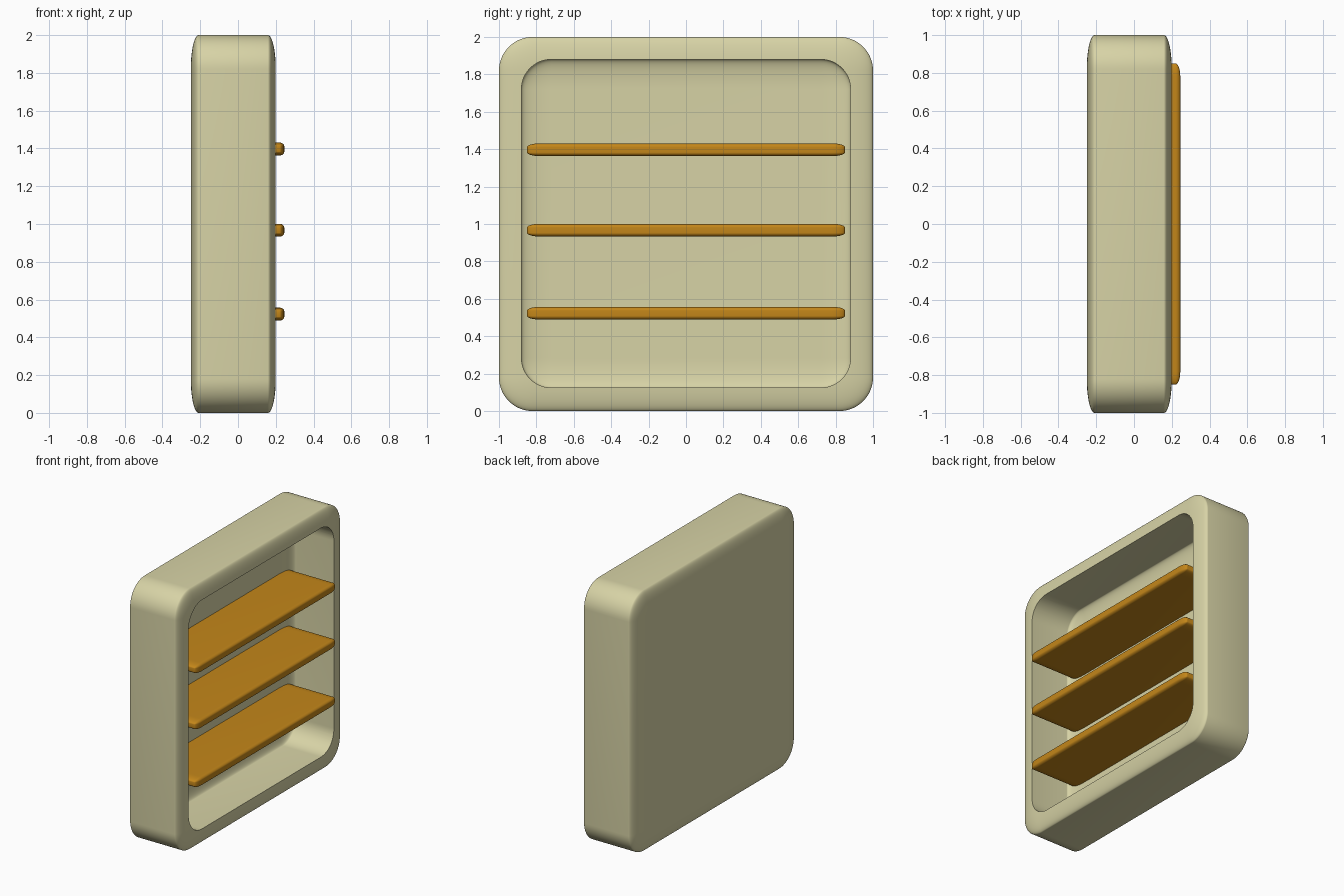
import bpy, bmesh, math
from mathutils import Vector

if "Cube" in bpy.data.objects:
    bpy.data.objects.remove(bpy.data.objects["Cube"])


def material(name, rgb):
    m = bpy.data.materials.new(name)
    m.diffuse_color = (*rgb, 1.0)
    m.use_nodes = True
    m.node_tree.nodes["Principled BSDF"].inputs["Base Color"].default_value = m.diffuse_color
    return m


def rounded_box(name, lo, hi, radii, segments, mat=None):
    """Box whose edge rounding has its own radius along each axis."""
    lo, hi, r = Vector(lo), Vector(hi), Vector(radii)
    bm = bmesh.new()
    bmesh.ops.create_cube(bm, size=1.0)
    # Bevel in a space where every radius is 1, then stretch to size
    bmesh.ops.scale(bm, verts=bm.verts,
                    vec=[(hi[i] - lo[i]) / r[i] for i in range(3)])
    bmesh.ops.bevel(bm, geom=bm.edges[:], offset=1.0, offset_type='OFFSET',
                    segments=segments, profile=0.5, affect='EDGES')
    bmesh.ops.scale(bm, verts=bm.verts, vec=r)
    bmesh.ops.translate(bm, verts=bm.verts, vec=(lo + hi) / 2)
    mesh = bpy.data.meshes.new(name)
    bm.to_mesh(mesh)
    bm.free()
    obj = bpy.data.objects.new(name, mesh)
    bpy.context.collection.objects.link(obj)
    if mat:
        mesh.materials.append(mat)
    return obj


def activate(obj):
    bpy.ops.object.select_all(action='DESELECT')
    obj.select_set(True)
    bpy.context.view_layer.objects.active = obj


def smooth(obj):
    activate(obj)
    bpy.ops.object.shade_smooth_by_angle(angle=math.radians(38))


cream = material("cream", (0.68, 0.65, 0.38))
wood = material("wood", (0.55, 0.24, 0.01))

# Cabinet shell with a hollow opening towards +x
cabinet = rounded_box("cabinet", (-0.25, -1, 0), (0.20, 1, 2),
                      (0.042, 0.18, 0.18), 16, cream)
cutter = rounded_box("cavity_cutter", (-0.16, -0.88, 0.125), (0.45, 0.88, 1.88),
                     (0.04, 0.16, 0.16), 16, cream)
cutter.hide_render = True
cut = cabinet.modifiers.new("cavity", 'BOOLEAN')
cut.operation = 'DIFFERENCE'
cut.solver = 'EXACT'
cut.object = cutter
activate(cabinet)
bpy.ops.object.modifier_apply(modifier=cut.name)
bpy.data.objects.remove(cutter)
smooth(cabinet)

# Three shelves set into the back wall
for label, z in (("lower", 0.523), ("middle", 0.967), ("upper", 1.397)):
    shelf = rounded_box(label + "_shelf", (-0.20, -0.85, z - 0.034),
                        (0.245, 0.85, z + 0.034), (0.025, 0.07, 0.02), 10, wood)
    smooth(shelf)
